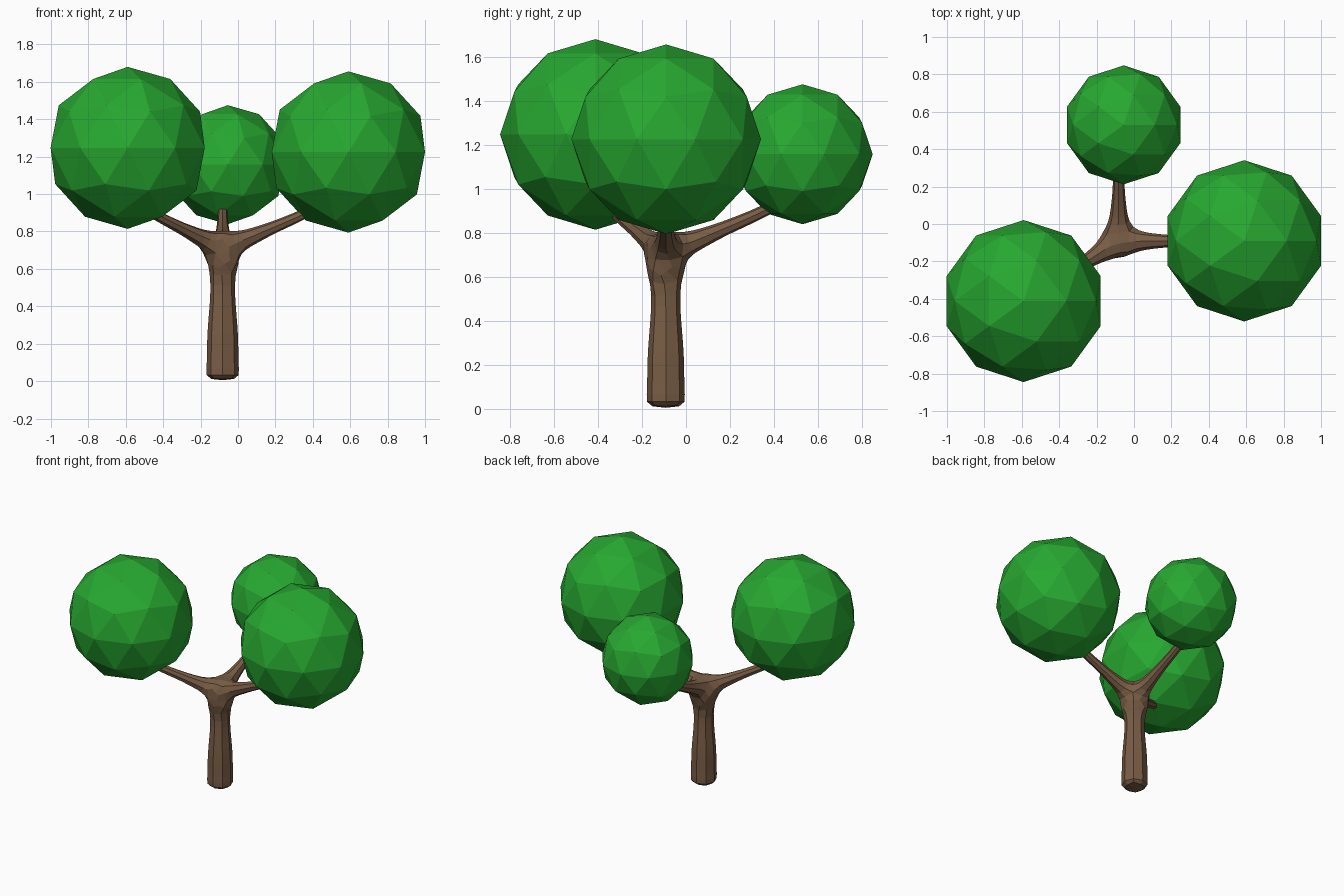
import bpy
from math import atan2, cos, sin

if "Cube" in bpy.data.objects:
    bpy.data.objects.remove(bpy.data.objects["Cube"])


def material(name, rgb):
    mat = bpy.data.materials.new(name)
    mat.diffuse_color = (*rgb, 1.0)
    mat.use_nodes = True
    mat.node_tree.nodes["Principled BSDF"].inputs["Base Color"].default_value = mat.diffuse_color
    return mat


bark = material("bark", (0.19, 0.11, 0.06))
leaf = material("leaf", (0.02, 0.39, 0.03))

# Leaf clusters: faceted balls (name, centre, radius)
clusters = [
    ("foliage_right", (0.59, -0.09, 1.225), 0.431),
    ("foliage_left", (-0.59, -0.412, 1.247), 0.433),
    ("foliage_back", (-0.055, 0.53, 1.157), 0.318),
]
for name, centre, radius in clusters:
    bpy.ops.mesh.primitive_ico_sphere_add(subdivisions=2, radius=radius, location=centre)
    ball = bpy.context.object
    ball.name = name
    ball.data.materials.append(leaf)

# Trunk skeleton: centre line with a radius at each point
TX, TY = -0.082, -0.092
verts, radii, edges = [], [], []


def add_point(p, r, parent=None):
    verts.append(p)
    radii.append(r)
    if parent is not None:
        edges.append((parent, len(verts) - 1))
    return len(verts) - 1


last = None
for z, r in [(0, 0.102), (0.06, 0.093), (0.25, 0.09), (0.46, 0.071), (0.57, 0.071), (0.71, 0.09)]:
    last = add_point((TX, TY, z), r, last)
fork = last

# Branches: each runs from the fork into its leaf cluster
for (name, (cx, cy, cz), radius), angle_end in zip(clusters, (0.50, 0.50, 0.50)):
    a = atan2(cy - TY, cx - TX) if name != "foliage_back" else 1.5708
    last = fork
    for d, z, r in [(0.14, 0.766, 0.05), (0.26, 0.817, 0.036), (0.38, 0.868, 0.031), (angle_end, 0.925, 0.028)]:
        last = add_point((TX + d * cos(a), TY + d * sin(a), z), r, last)

mesh = bpy.data.meshes.new("trunk")
mesh.from_pydata(verts, edges, [])
trunk = bpy.data.objects.new("trunk_and_branches", mesh)
bpy.context.collection.objects.link(trunk)
mesh.materials.append(bark)

# Skin over the skeleton, softened once to give eight-sided limbs
trunk.modifiers.new("skin", "SKIN")
for i, sv in enumerate(mesh.skin_vertices[0].data):
    sv.radius = (radii[i], radii[i])
    sv.use_root = i == 0
soft = trunk.modifiers.new("soften", "SUBSURF")
soft.levels = soft.render_levels = 1
